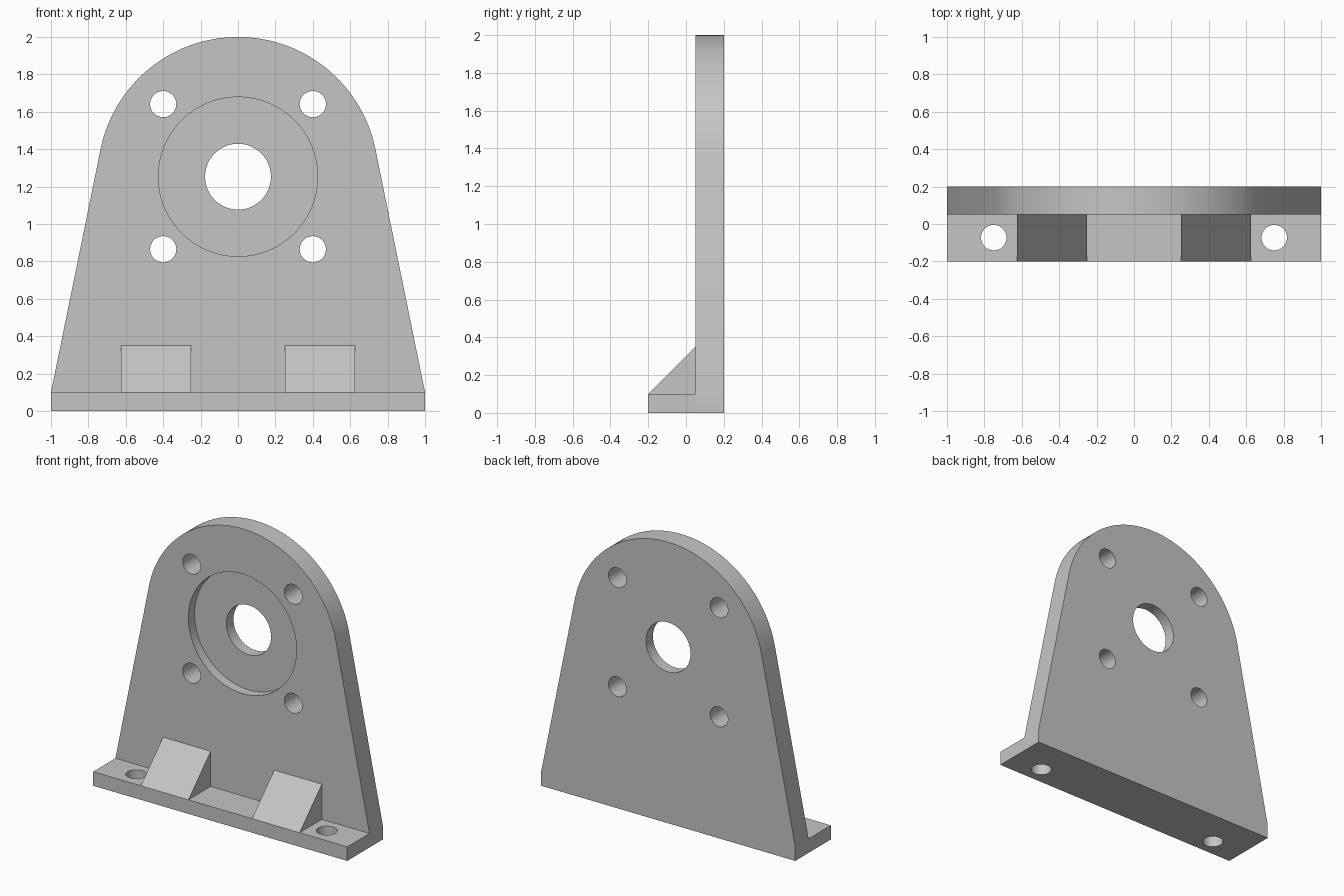
import bpy
import bmesh
import math
from mathutils import Matrix, Vector

cube = bpy.data.objects.get("Cube")
if cube:
    bpy.data.objects.remove(cube, do_unlink=True)

# Single matte grey
grey = bpy.data.materials.new("light_grey")
grey.use_nodes = True
colour = (0.56, 0.56, 0.56, 1.0)
grey.diffuse_color = colour
grey.node_tree.nodes["Principled BSDF"].inputs["Base Color"].default_value = colour

BACK, FACE, FRONT = 0.2, 0.05, -0.2     # depth planes along y
BASE_TOP = 0.1
ARCH_Z, ARCH_R = 1.25, 0.75             # centre and radius of the round top


def prism(name, outline, shift):
    """Extrude a closed outline of 3D points along a vector."""
    bm = bmesh.new()
    face = bm.faces.new([bm.verts.new(p) for p in outline])
    ext = bmesh.ops.extrude_face_region(bm, geom=[face])
    moved = [v for v in ext["geom"] if isinstance(v, bmesh.types.BMVert)]
    bmesh.ops.translate(bm, verts=moved, vec=Vector(shift))
    bmesh.ops.recalc_face_normals(bm, faces=bm.faces)
    mesh = bpy.data.meshes.new(name)
    bm.to_mesh(mesh)
    bm.free()
    mesh.materials.append(grey)
    obj = bpy.data.objects.new(name, mesh)
    bpy.context.collection.objects.link(obj)
    return obj


def drill(target, centre, radius, depth, axis):
    """Cut a round hole centred on a point, running along y or z."""
    bm = bmesh.new()
    turn = Matrix.Rotation(math.pi / 2, 4, 'X') if axis == 'Y' else Matrix()
    bmesh.ops.create_cone(bm, cap_ends=True, segments=64, radius1=radius,
                          radius2=radius, depth=depth,
                          matrix=Matrix.Translation(centre) @ turn)
    mesh = bpy.data.meshes.new("hole_cutter")
    bm.to_mesh(mesh)
    bm.free()
    mesh.materials.append(grey)
    cutter = bpy.data.objects.new("hole_cutter", mesh)
    cutter.hide_render = True
    bpy.context.collection.objects.link(cutter)
    mod = target.modifiers.new("hole", 'BOOLEAN')
    mod.operation, mod.solver, mod.object = 'DIFFERENCE', 'EXACT', cutter
    bpy.context.view_layer.update()
    graph = bpy.context.evaluated_depsgraph_get()
    result = bpy.data.meshes.new_from_object(target.evaluated_get(graph))
    target.modifiers.clear()
    target.data = result
    bpy.data.objects.remove(cutter, do_unlink=True)


# Upright plate: straight foot, tapered sides running tangent into the arch
foot = Vector((1.0, BASE_TOP - ARCH_Z))
start = math.atan2(foot.y, foot.x) + math.acos(ARCH_R / foot.length)
steps = 72
outline = [(-1, FACE, BASE_TOP), (-1, FACE, 0), (1, FACE, 0), (1, FACE, BASE_TOP)]
for i in range(steps + 1):
    a = start + (math.pi - 2 * start) * i / steps
    outline.append((ARCH_R * math.cos(a), FACE, ARCH_Z + ARCH_R * math.sin(a)))
plate = prism("upright_plate", outline, (0, BACK - FACE, 0))

# Bearing recess, through bore and four bolt holes
drill(plate, (0, FACE, ARCH_Z + 0.003), 0.426, 0.14, 'Y')
drill(plate, (0, FACE, ARCH_Z + 0.003), 0.176, 1, 'Y')
for x in (-0.4, 0.4):
    for z in (-0.388, 0.388):
        drill(plate, (x, FACE, ARCH_Z + 0.003 + z), 0.07, 1, 'Y')

# Base flange with a mounting hole at each end
base = prism("base_flange",
             [(-1, FRONT, 0), (1, FRONT, 0), (1, FACE, 0), (-1, FACE, 0)],
             (0, 0, BASE_TOP))
for x in (-0.75, 0.75):
    drill(base, (x, -0.073, BASE_TOP / 2), 0.068, 1, 'Z')

# Triangular gussets bracing plate and flange
parts = [plate, base]
for side, x in (("right", -0.625), ("left", 0.25)):
    triangle = [(x, FRONT, BASE_TOP), (x, FACE, BASE_TOP), (x, FACE, 0.35)]
    parts.append(prism(side + "_gusset", triangle, (0.375, 0, 0)))

# Smooth the round walls, keep the edges crisp
bpy.ops.object.select_all(action='DESELECT')
for obj in parts:
    obj.select_set(True)
bpy.context.view_layer.objects.active = plate
bpy.ops.object.shade_smooth_by_angle(angle=math.radians(30))
